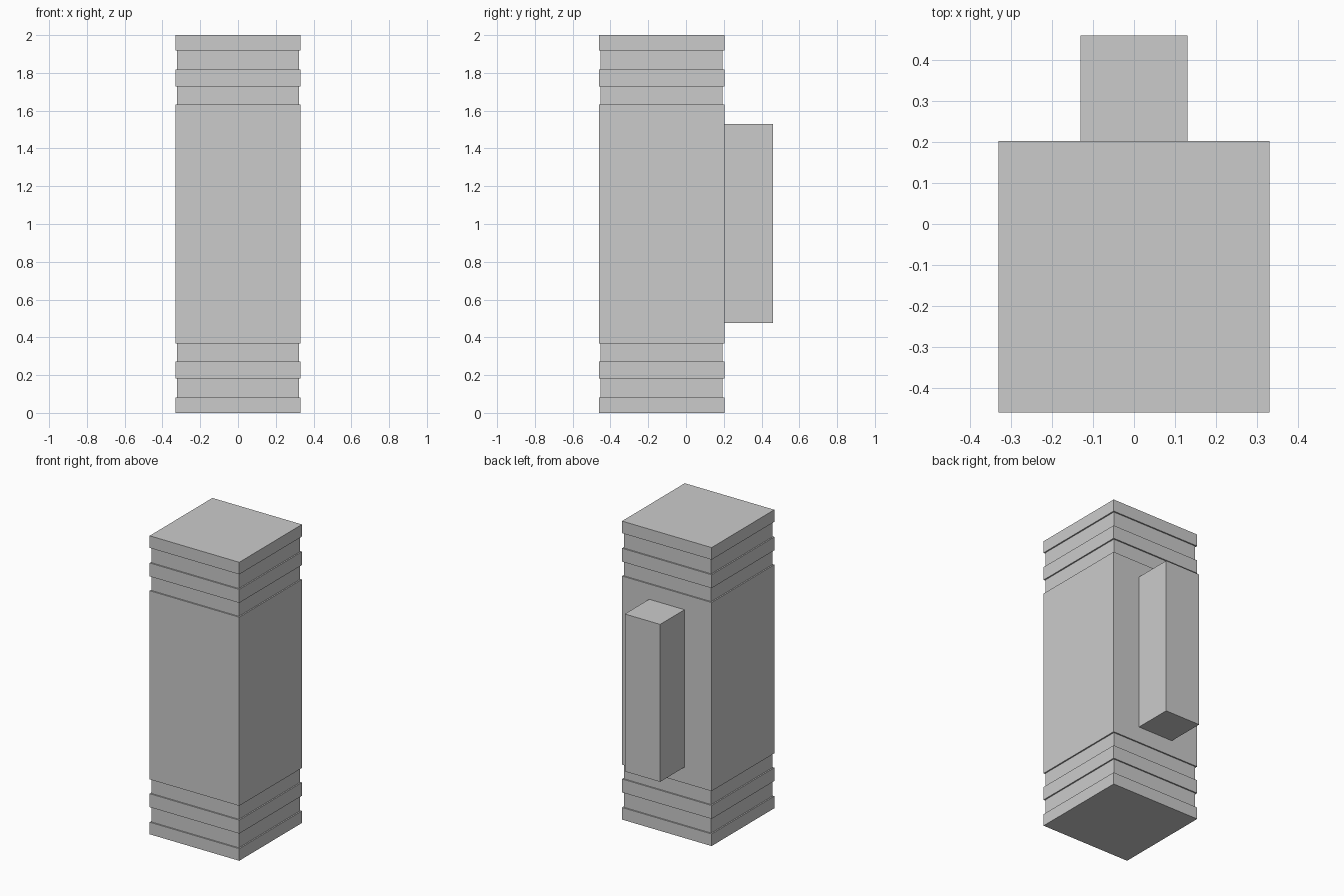
import bpy, bmesh

if "Cube" in bpy.data.objects:
    bpy.data.objects.remove(bpy.data.objects["Cube"])

HALF = 0.332        # half width of the square column
INSET = 0.009       # groove depth
CENTRE_Y = -0.129   # column centre; the back block balances it


def add_object(name, bm):
    bmesh.ops.recalc_face_normals(bm, faces=bm.faces)
    mesh = bpy.data.meshes.new(name)
    bm.to_mesh(mesh)
    bm.free()
    obj = bpy.data.objects.new(name, mesh)
    bpy.context.collection.objects.link(obj)
    return obj


def square_column(name, profile, cy):
    """Stack square rings given as (half width, height) and cap both ends."""
    bm = bmesh.new()
    rings = [[bm.verts.new((sx * h, cy + sy * h, z))
              for sx, sy in ((-1, -1), (1, -1), (1, 1), (-1, 1))]
             for h, z in profile]
    for a, b in zip(rings, rings[1:]):
        for i in range(4):
            j = (i + 1) % 4
            bm.faces.new((a[i], a[j], b[j], b[i]))
    bm.faces.new(rings[0][::-1])
    bm.faces.new(rings[-1])
    return add_object(name, bm)


def box(name, lo, hi):
    bm = bmesh.new()
    bmesh.ops.create_cube(bm, size=1)
    for v in bm.verts:
        v.co = [lo[i] if v.co[i] < 0 else hi[i] for i in range(3)]
    return add_object(name, bm)


# Column with two grooves near the bottom, mirrored near the top
lower = [(HALF, 0)]
for z0, z1 in ((0.081, 0.182), (0.272, 0.368)):
    lower += [(HALF, z0), (HALF - INSET, z0), (HALF - INSET, z1), (HALF, z1)]
upper = [(h, 2 - z) for h, z in reversed(lower)]
square_column("grooved_column", lower + upper, CENTRE_Y)

# Upright block on the back face
box("back_block", (-0.131, CENTRE_Y + HALF, 0.475), (0.131, 0.461, 1.53))
